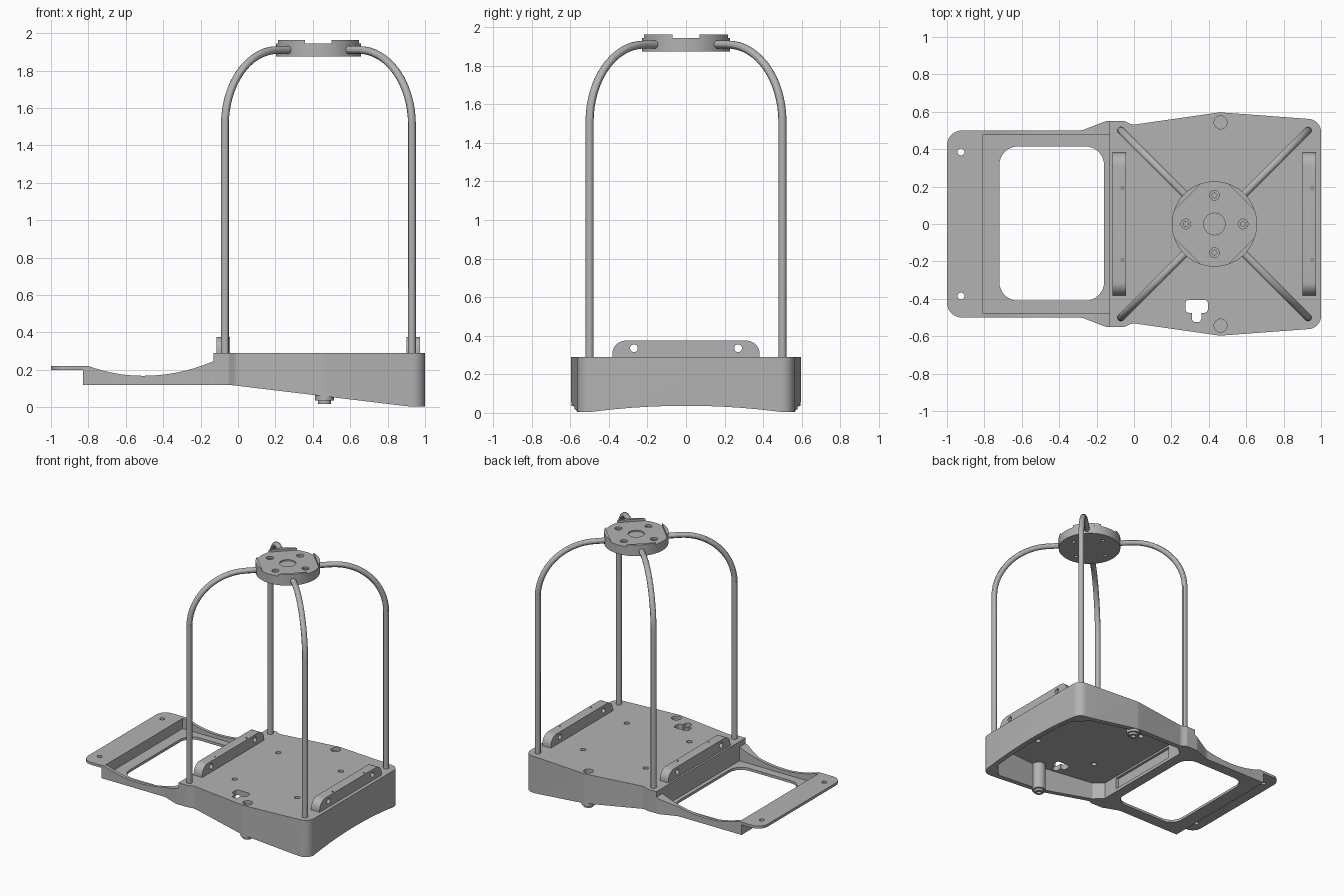
import bpy, bmesh, math
from mathutils import Vector, Matrix

old = bpy.data.objects.get("Cube")
if old:
    bpy.data.objects.remove(old, do_unlink=True)

grey = bpy.data.materials.new("plain grey")
grey.use_nodes = True
grey.diffuse_color = (0.45, 0.45, 0.45, 1)
grey.node_tree.nodes["Principled BSDF"].inputs["Base Color"].default_value = (0.45, 0.45, 0.45, 1)

HUB = Vector((0.43, 0, 0))


def rounded(corners, steps=8):
    """Round each (x, y, radius) corner of an outline."""
    out = []
    for i, (x, y, r) in enumerate(corners):
        p = Vector((x, y))
        if r == 0:
            out.append(p)
            continue
        a = (Vector(corners[i - 1][:2]) - p).normalized()
        b = (Vector(corners[(i + 1) % len(corners)][:2]) - p).normalized()
        half = a.angle(b) / 2
        t = r / math.tan(half)
        c = p + (a + b).normalized() * r / math.sin(half)
        s, e = p + a * t - c, p + b * t - c
        sweep = s.angle_signed(e)
        for k in range(steps + 1):
            out.append(c + Matrix.Rotation(-sweep * k / steps, 2) @ s)
    return out


def mirrored(half):
    """Close a half outline (y > 0) over the x axis."""
    return half + [(x, -y, r) for x, y, r in reversed(half)]


def rect(x0, x1, y0, y1, r=0):
    return rounded([(x0, y0, r), (x1, y0, r), (x1, y1, r), (x0, y1, r)])


def prism(name, outline, lo, hi, axis="z"):
    """Extrude an outline along z, or (x, z) along y, or (y, z) along x."""
    place = {"z": lambda u, v, w: (u, v, w), "y": lambda u, v, w: (u, w, v),
             "x": lambda u, v, w: (w, u, v)}[axis]
    bm = bmesh.new()
    face = bm.faces.new([bm.verts.new(place(u, v, lo)) for u, v in outline])
    top = bmesh.ops.extrude_face_region(bm, geom=[face])["geom"]
    shift = Vector(place(0, 0, hi - lo))
    bmesh.ops.translate(bm, vec=shift, verts=[g for g in top if isinstance(g, bmesh.types.BMVert)])
    bmesh.ops.recalc_face_normals(bm, faces=bm.faces)
    mesh = bpy.data.meshes.new(name)
    bm.to_mesh(mesh)
    bm.free()
    ob = bpy.data.objects.new(name, mesh)
    mesh.materials.append(grey)
    bpy.context.collection.objects.link(ob)
    return ob


def disc(name, u, v, r, lo, hi, axis="z", n=32):
    ring = [(u + r * math.cos(math.tau * k / n), v + r * math.sin(math.tau * k / n)) for k in range(n)]
    return prism(name, ring, lo, hi, axis)


def select(ob):
    bpy.ops.object.select_all(action="DESELECT")
    ob.select_set(True)
    bpy.context.view_layer.objects.active = ob


def boolean(ob, tool, mode="DIFFERENCE"):
    mod = ob.modifiers.new("cut", "BOOLEAN")
    mod.operation, mod.object, mod.solver = mode, tool, "EXACT"
    select(ob)
    bpy.ops.object.modifier_apply(modifier=mod.name)
    bpy.data.objects.remove(tool, do_unlink=True)


def smooth(ob):
    select(ob)
    bpy.ops.object.shade_smooth_by_angle(angle=math.radians(30))


# Housing: plan outline trimmed to the sloping side profile
housing = prism("housing", rounded(mirrored([
    (-0.13, 0.55, 0), (-0.05, 0.55, 0.03), (-0.01, 0.53, 0.05),
    (0.46, 0.597, 0.1), (1.0, 0.557, 0.07)])), 0, 0.29)
side = [(-0.2, 0.12), (-0.05, 0.12), (0.88, 0.008), (0.92, 0.004), (1.1, 0.004), (1.1, 0.29), (-0.2, 0.29)]
boolean(housing, prism("side_profile", side, -1, 1, "y"), "INTERSECT")

# Hollow underside, arched end wall and window towards the tray
boolean(housing, prism("cavity", rounded(mirrored([
    (-0.08, 0.43, 0), (-0.01, 0.49, 0), (0.46, 0.56, 0.1),
    (0.87, 0.525, 0), (0.96, 0.42, 0)])), -0.1, 0.25))
boolean(housing, disc("arch", 0, 0.037 - 3.8, 3.8, 0.8, 1.2, "x", 256))
boolean(housing, prism("window", rect(-0.3, 0.3, 0.145, 0.235), -0.2, 0, "x"))

# Keyhole slot and deck holes
boolean(housing, prism("slot", rect(0.275, 0.395, -0.475, -0.405, 0.02), 0.2, 0.4))
boolean(housing, prism("slot_neck", rect(0.31, 0.36, -0.525, -0.46, 0.02), 0.2, 0.4))
for sx in (-1, 1):
    for sy in (-1, 1):
        boolean(housing, disc("deck_hole", HUB.x + sx * 0.27, sy * 0.27, 0.02, 0.2, 0.4))
for sy in (-1, 1):
    boolean(housing, disc("counterbore", 0.463, sy * 0.543, 0.035, 0.265, 0.4))
smooth(housing)

# Screw bosses under the deck
for sy, label in ((-1, "front"), (1, "back")):
    boss = disc(label + "_boss", 0.463, sy * 0.543, 0.05, 0.035, 0.255)
    boolean(boss, disc("tip", 0.463, sy * 0.543, 0.035, 0.018, 0.1), "UNION")
    boolean(boss, disc("bore", 0.463, sy * 0.543, 0.017, 0, 0.4))
    smooth(boss)

# Tray: side profile with a scooped rim, trimmed to its plan outline
scoop = []
for k in range(25):
    x = -0.1 - 0.7 * k / 24
    low = x + 0.51
    scoop.append((x, 0.168 + (0.62 * low * low if low < 0 else 0.5 * low * low + 0.12 * low ** 3)))
tray = prism("tray", [(-1, 0.2), (-0.83, 0.2), (-0.83, 0.12), (-0.1, 0.12)] + scoop + [(-1, 0.22)], -0.7, 0.7, "y")
boolean(tray, prism("tray_plan", rounded(mirrored([
    (-1, 0.5, 0.08), (-0.28, 0.5, 0.1), (-0.15, 0.55, 0.05), (-0.09, 0.55, 0)])), 0, 0.5), "INTERSECT")
boolean(tray, prism("pocket", rect(-0.81, -0.13, -0.475, 0.475), 0.14, 0.5))
boolean(tray, prism("opening", rect(-0.72, -0.16, -0.41, 0.415, 0.1), 0, 0.5))
for sy in (-1, 1):
    boolean(tray, disc("flange_hole", -0.925, sy * 0.385, 0.018, 0.1, 0.4))
smooth(tray)

# Mounting rails on the deck
for x, label in ((-0.115, "right"), (0.9, "left")):
    rail = prism(label + "_rail", rounded([
        (-0.382, 0.285, 0), (0.382, 0.285, 0), (0.382, 0.375, 0.07), (-0.382, 0.375, 0.07)]), x, x + 0.073, "x")
    for sy in (-1, 1):
        boolean(rail, disc("cross_hole", sy * 0.27, 0.335, 0.02, x - 0.1, x + 0.2, "x"))
        boolean(rail, disc("pin_hole", x + 0.053, sy * 0.192, 0.007, 0.35, 0.4, "z", 12))
    smooth(rail)

# Four bent tube legs, meeting at the hub
for sx, xs in ((-1, "right"), (1, "left")):
    for sy, ys in ((-1, "front"), (1, "back")):
        out = Vector((sx, sy, 0)).normalized()
        bend, reach, top = 0.4, 0.707, 1.91
        path = [(reach, 0.2)]
        for k in range(17):
            a = math.pi / 2 * k / 16
            path.append((reach - bend + bend * math.cos(a), top - bend + bend * math.sin(a)))
        path.append((0.17, top))
        curve = bpy.data.curves.new(ys + "_" + xs + "_leg", "CURVE")
        curve.dimensions = "3D"
        curve.bevel_depth, curve.bevel_resolution = 0.021, 4
        curve.use_fill_caps = True
        line = curve.splines.new("POLY")
        line.points.add(len(path) - 1)
        for point, (r, z) in zip(line.points, path):
            point.co = (*(HUB + out * r + Vector((0, 0, z))), 1)
        leg = bpy.data.objects.new(curve.name, curve)
        curve.materials.append(grey)
        bpy.context.collection.objects.link(leg)
        select(leg)
        bpy.ops.object.convert(target="MESH")
        smooth(bpy.context.object)

# Hub: disc with four raised rim segments and screw holes
hub = disc("hub", HUB.x, 0, 0.228, 1.875, 1.945, n=64)
boolean(hub, disc("centre_recess", HUB.x, 0, 0.058, 1.935, 2))
for k in range(4):
    a = k * math.pi / 2
    x, y = HUB.x + 0.153 * math.cos(a), 0.153 * math.sin(a)
    boolean(hub, disc("screw_recess", x, y, 0.026, 1.93, 2))
    boolean(hub, disc("screw_hole", x, y, 0.013, 1.8, 2))
smooth(hub)
for k in range(4):
    mid = math.pi / 4 + k * math.pi / 2
    arc = [mid + math.radians(27) * (j / 8 - 1) for j in range(17)]
    smooth(prism("hub_rim_%d" % (k + 1), [(HUB.x + 0.228 * math.cos(a), 0.228 * math.sin(a)) for a in arc], 1.94, 1.962))
